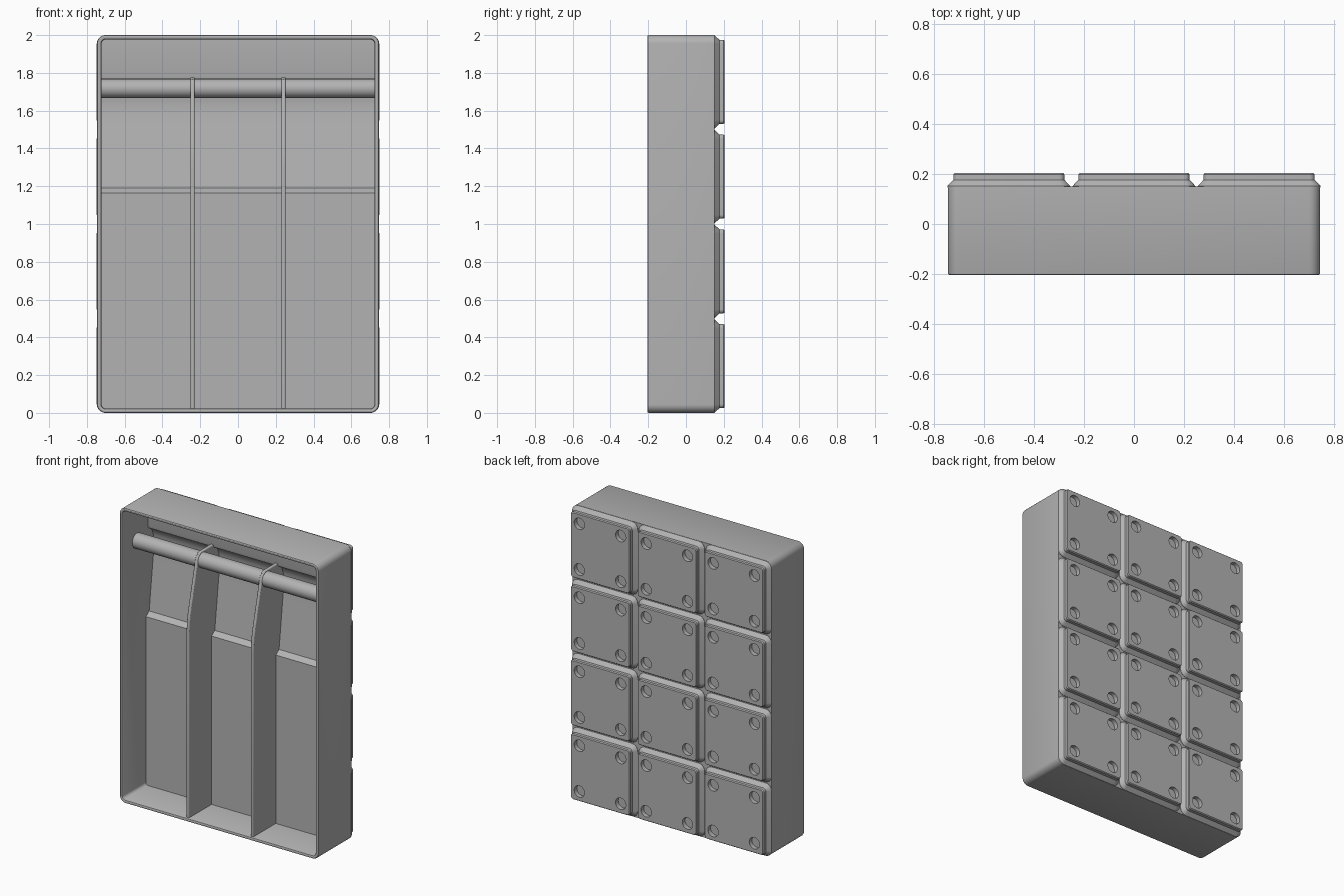
import bpy, bmesh, math
from mathutils import Matrix

if "Cube" in bpy.data.objects:
    bpy.data.objects.remove(bpy.data.objects["Cube"])

grey = bpy.data.materials.new("plain_grey")
grey.diffuse_color = (0.45, 0.45, 0.45, 1)
grey.use_nodes = True
grey.node_tree.nodes["Principled BSDF"].inputs["Base Color"].default_value = grey.diffuse_color


def finish(bm, name, angle=30):
    bmesh.ops.recalc_face_normals(bm, faces=bm.faces)
    me = bpy.data.meshes.new(name)
    bm.to_mesh(me)
    bm.free()
    ob = bpy.data.objects.new(name, me)
    bpy.context.collection.objects.link(ob)
    me.materials.append(grey)
    smooth(ob, angle)
    return ob


def smooth(ob, angle=30):
    bpy.ops.object.select_all(action='DESELECT')
    ob.select_set(True)
    bpy.context.view_layer.objects.active = ob
    bpy.ops.object.shade_smooth_by_angle(angle=math.radians(angle))


def apply_modifier(ob, mod):
    bpy.context.view_layer.objects.active = ob
    bpy.ops.object.modifier_apply(modifier=mod.name)


def rounded_loop(bm, cx, cz, hx, hz, r, y, n=8):
    """Rounded rectangle in the XZ plane at depth y."""
    verts = []
    for q, (sx, sz) in enumerate([(1, 1), (-1, 1), (-1, -1), (1, -1)]):
        for i in range(n + 1):
            a = math.pi / 2 * (q + i / n)
            verts.append(bm.verts.new((cx + sx * (hx - r) + r * math.cos(a), y,
                                       cz + sz * (hz - r) + r * math.sin(a))))
    return verts


def loft(bm, rings):
    """Closed solid through a list of equal-sized vertex rings."""
    for a, b in zip(rings, rings[1:]):
        for i in range(len(a)):
            j = (i + 1) % len(a)
            bm.faces.new((a[i], a[j], b[j], b[i]))
    bm.faces.new(rings[0])
    bm.faces.new(rings[-1])


def extrude_profile(name, profile, x0, x1, angle=30):
    """Solid made from a (y, z) outline pulled along x."""
    bm = bmesh.new()
    loft(bm, [[bm.verts.new((x, y, z)) for y, z in profile] for x in (x0, x1)])
    return finish(bm, name, angle)


# Outer shell: back cap, outside wall, bevelled rim, inside wall
HX, HZ, R = 0.746, 1.0, 0.045
bm = bmesh.new()
steps = [(0, 0.15), (0, -0.197), (0.002, -0.202), (0.007, -0.205),
         (0.016, -0.205), (0.02, -0.203), (0.024, -0.196), (0.024, 0.142)]
loft(bm, [rounded_loop(bm, 0, 1, HX - d, HZ - d, R - d, y) for d, y in steps])
finish(bm, "tray_shell")

# Inside floor: raised part, step, slope, scoop under the rod and top ledge
floor = [(0.145, 0.015), (0.045, 0.015), (0.045, 1.165), (0.08, 1.19),
         (0.12, 1.52), (0.128, 1.58), (0.13, 1.63), (0.125, 1.69),
         (0.11, 1.73), (0.085, 1.755), (0.07, 1.758), (0.065, 1.777),
         (0.065, 1.985), (0.145, 1.985)]
extrude_profile("inner_floor", floor, -0.73, 0.73)

# Two dividers with a front edge that bends back towards the rod
div = [(0.14, 0.012), (-0.195, 0.012), (-0.195, 1.28), (-0.191, 1.34),
       (-0.182, 1.40), (-0.168, 1.46), (-0.108, 1.71), (-0.1, 1.74),
       (-0.087, 1.765), (-0.065, 1.777), (0.14, 1.777)]
for side, x in (("left", -0.241), ("right", 0.241)):
    ob = extrude_profile(side + "_divider", div, x - 0.011, x + 0.011)
    bev = ob.modifiers.new("round", 'BEVEL')
    bev.width, bev.segments = 0.006, 3
    bev.limit_method, bev.angle_limit = 'ANGLE', math.radians(50)
    apply_modifier(ob, bev)
    smooth(ob, 35)

# Round cross rod
rod = [(-0.05 + 0.051 * math.cos(math.tau * i / 40),
        1.718 + 0.051 * math.sin(math.tau * i / 40)) for i in range(40)]
extrude_profile("cross_rod", rod, -0.73, 0.73)

# Grid of stepped feet on the back, with round blind holes
PITCH = 0.5015
cells = [((i - 1) * PITCH, 1 + (k - 1.5) * PITCH) for i in range(3) for k in range(4)]
foot = [(0.2465, 0.045, 0.146), (0.2465, 0.045, 0.152), (0.2225, 0.021, 0.177),
        (0.2225, 0.021, 0.1985), (0.217, 0.0155, 0.205)]
bm = bmesh.new()
for cx, cz in cells:
    loft(bm, [rounded_loop(bm, cx, cz, h, h, r, y, 6) for h, r, y in foot])
feet = finish(bm, "back_feet")

bm = bmesh.new()
for cx, cz in cells:
    for sx in (-1, 1):
        for sz in (-1, 1):
            m = (Matrix.Translation((cx + sx * 0.155, 0.206, cz + sz * 0.155))
                 @ Matrix.Rotation(math.pi / 2, 4, 'X'))
            bmesh.ops.create_cone(bm, cap_ends=True, segments=28, radius1=0.0388,
                                  radius2=0.0388, depth=0.06, matrix=m)
cutter = finish(bm, "hole_cutter")
cutter.hide_render = True
cut = feet.modifiers.new("holes", 'BOOLEAN')
cut.operation, cut.solver, cut.object = 'DIFFERENCE', 'EXACT', cutter
apply_modifier(feet, cut)
bpy.data.objects.remove(cutter)
smooth(feet)
